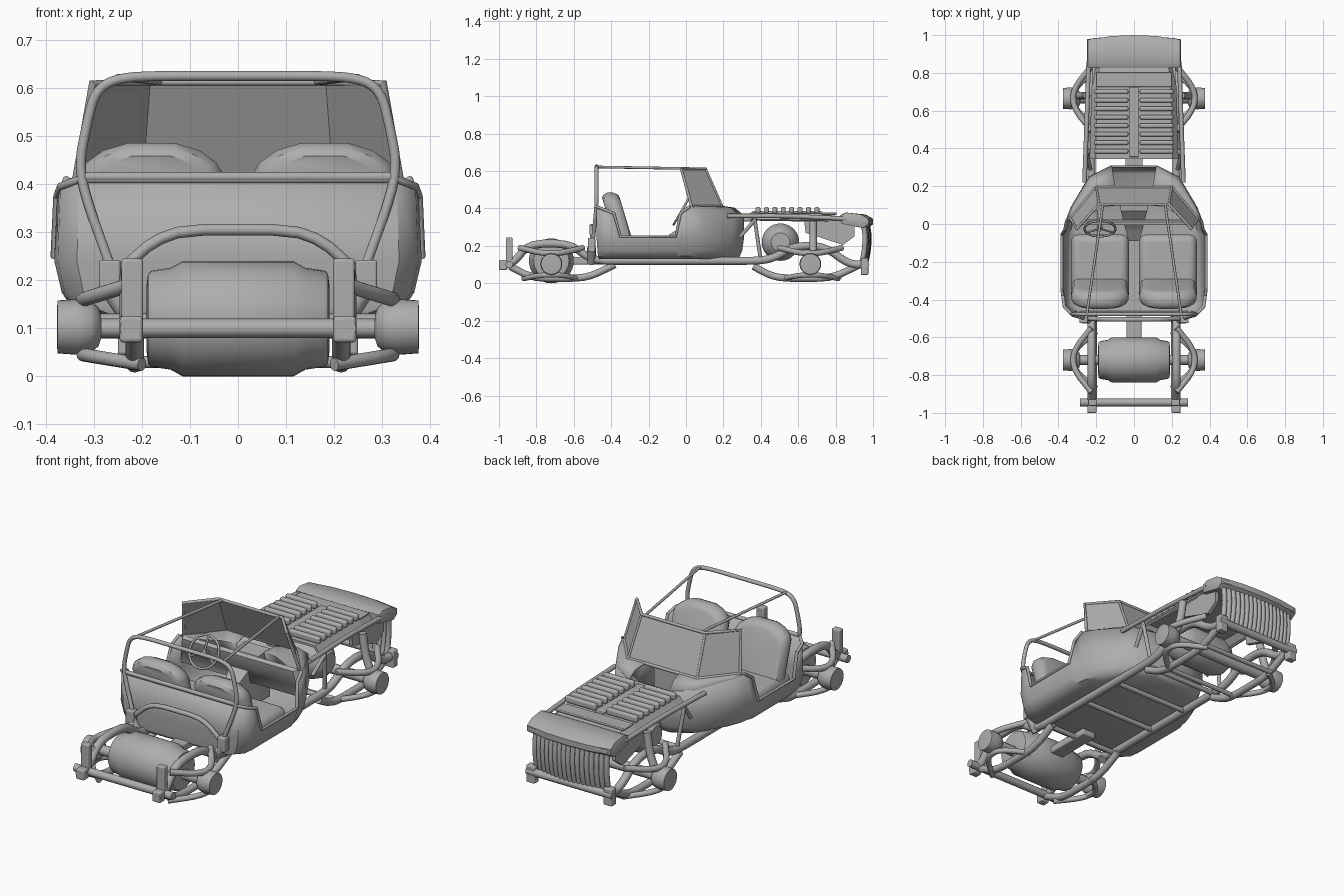
import bpy, bmesh, math
from mathutils import Vector

if "Cube" in bpy.data.objects:
    bpy.data.objects.remove(bpy.data.objects["Cube"])

grey = bpy.data.materials.new("plain_grey")
grey.diffuse_color = (0.42, 0.42, 0.42, 1)
grey.use_nodes = True
grey.node_tree.nodes["Principled BSDF"].inputs["Base Color"].default_value = grey.diffuse_color


def finish(ob, smooth=True, bevel=0):
    ob.data.materials.clear()
    ob.data.materials.append(grey)
    bpy.ops.object.select_all(action='DESELECT')
    ob.select_set(True)
    bpy.context.view_layer.objects.active = ob
    if bevel:
        m = ob.modifiers.new("bevel", 'BEVEL')
        m.width, m.segments = bevel, 4
    if smooth:
        bpy.ops.object.shade_smooth_by_angle(angle=math.radians(38))
    return ob


def mesh(name, verts, faces, thick=0, smooth=False, bevel=0):
    me = bpy.data.meshes.new(name)
    me.from_pydata(verts, [], faces)
    bm = bmesh.new()
    bm.from_mesh(me)
    bmesh.ops.recalc_face_normals(bm, faces=bm.faces)
    bm.to_mesh(me)
    bm.free()
    ob = bpy.data.objects.new(name, me)
    bpy.context.collection.objects.link(ob)
    if thick:
        s = ob.modifiers.new("thickness", 'SOLIDIFY')
        s.thickness, s.offset = thick, -1
    return finish(ob, smooth, bevel)


def tube(name, pts, r, rounds=2, closed=False):
    """Round tube along a path, with corners cut to soft bends."""
    p = [Vector(v) for v in pts]
    for _ in range(rounds if len(p) > 2 and not closed else 0):
        q = [p[0]]
        for a, b in zip(p, p[1:]):
            d = (b - a) * min(0.25, 0.04 / max((b - a).length, 1e-4))
            q += [a + d, b - d]
        p = q + [p[-1]]
    cu = bpy.data.curves.new(name, 'CURVE')
    cu.dimensions = '3D'
    cu.bevel_depth, cu.bevel_resolution, cu.use_fill_caps = r, 4, True
    sp = cu.splines.new('POLY')
    sp.points.add(len(p) - 1)
    for s, v in zip(sp.points, p):
        s.co = (*v, 1)
    sp.use_cyclic_u = closed
    ob = bpy.data.objects.new(name, cu)
    bpy.context.collection.objects.link(ob)
    bpy.ops.object.select_all(action='DESELECT')
    ob.select_set(True)
    bpy.context.view_layer.objects.active = ob
    bpy.ops.object.convert(target='MESH')
    return finish(bpy.context.object)


def tubes(name, pts, r, rounds=2):
    for s, side in ((1, "right"), (-1, "left")):
        tube(f"{name}_{side}", [(s * x, y, z) for x, y, z in pts], r, rounds)


def box(name, c, size, bevel=0, rot=(0, 0, 0)):
    bpy.ops.mesh.primitive_cube_add(size=1, location=c, rotation=rot)
    ob = bpy.context.object
    ob.name = name
    ob.scale = size
    bpy.ops.object.transform_apply(location=False, rotation=False, scale=True)
    return finish(ob, bevel > 0, bevel)


def loft(name, rings, thick=0, cap=0, closed=False, smooth=False):
    """Skin between rings of points; cap 1 closes the first ring, 2 both."""
    n = len(rings[0])
    v = [p for r in rings for p in r]
    f = [(k * n + i, k * n + (i + 1) % n, (k + 1) * n + (i + 1) % n, (k + 1) * n + i)
         for k in range(len(rings) - 1) for i in range(n if closed else n - 1)]
    if cap:
        f.append(tuple(range(n)))
        if cap == 2:
            f.append(tuple(range((len(rings) - 1) * n, len(rings) * n)))
    return mesh(name, v, f, thick, smooth)


def lathe_x(name, prof, y, z, n=32):
    """Turned part about an axis along x; profile is (x, radius)."""
    a = [2 * math.pi * i / n for i in range(n)]
    return loft(name, [[(x, y + r * math.cos(t), z + r * math.sin(t)) for t in a] for x, r in prof],
                cap=2, closed=True, smooth=True)


def mirror(pts):
    return pts + [(-p[0], *p[1:]) for p in reversed(pts)]


# Open body tub: plan outline with the rim height at each point
plan = mirror([(.12, .31, .365), (.24, .25, .38), (.335, .09, .40), (.362, .02, .41),
               (.372, -.03, .375), (.382, -.055, .25), (.382, -.35, .25),
               (.382, -.385, .375), (.375, -.44, .395), (.335, -.478, .41)])
level = lambda a, f, b, h: [(x * a, y * (f if y > 0 else b), h) for x, y, _ in plan]
rings = [level(.80, .88, .975, .13), level(.91, .93, .985, .145), level(.96, .97, .99, .175),
         level(1, 1, 1, .24), [(x * (.985 if h > .3 else 1), y, h) for x, y, h in plan]]
loft("body_tub", rings, .010, cap=1, closed=True, smooth=True)
tube("tub_rim", rings[-1][3:-3], .008, 0)

# Cowl deck and dashboard
outer = mirror([(.118, .31, .365), (.236, .25, .38), (.33, .09, .40), (.357, .02, .41)])
crest = mirror([(.11, .26, .404), (.215, .225, .406), (.322, .075, .41), (.347, .02, .413)])
inner = mirror([(.10, .20, .413), (.20, .19, .413), (.315, .06, .413), (.335, .02, .415)])
dash = mirror([(.08, .10, .405), (.16, .09, .405), (.27, .03, .405), (.32, .0, .405)])
low = mirror([(.08, .14, .27), (.18, .13, .27), (.29, .06, .27), (.34, .02, .27)])
loft("cowl_and_dash", [outer, crest, inner, dash, low], .006, smooth=True)
loft("centre_console", [[(-a, y, .15), (-a, y, z), (a, y, z), (a, y, .15)]
     for y, z, a in ((.16, .40, .075), (.07, .39, .07), (-.03, .30, .045), (-.09, .26, .03))],
     cap=2, closed=True)

# Wraparound windscreen with frame
base = [(.337, .03, .41), (.20, .195, .41), (-.20, .195, .41), (-.337, .03, .41)]
top = [(.303, -.025, .61), (.185, .105, .612), (-.185, .105, .612), (-.303, -.025, .61)]
loft("windscreen", [base, top], .006)
tube("windscreen_frame", [base[0]] + top + [base[3]], .008, 0)
tube("windscreen_base", base, .008, 0)
tubes("windscreen_pillar", [base[1], top[1]], .006)

# Roll hoop, crossbar and roof bars
hoop = [(.255, -.50, .20), (.334, -.478, .42), (.314, -.478, .53), (.294, -.478, .60), (.235, -.478, .625)]
tube("roll_hoop", hoop + mirror(hoop)[5:], .0105, 3)
tube("hoop_crossbar", [(-.325, -.478, .415), (.325, -.478, .415)], .010)
tubes("roof_bar", [(.25, -.478, .622), (.165, .10, .612)], .007)
arch = [(.255, -.50, .21), (.15, -.505, .305)]
tube("rear_arch", arch + mirror(arch)[2:], .012)

# Seats
outline = [(-.147, .22), (.147, .22), (.15, .42), (.135, .445), (.10, .47), (.05, .485),
           (-.05, .485), (-.10, .47), (-.135, .445), (-.15, .42)]
for s, side in ((1, "right"), (-1, "left")):
    box(f"seat_cushion_{side}", (s * .18, -.235, .20), (.305, .36, .10), .04)
    back = []
    for d, k in ((0, .8), (.008, .92), (.03, 1), (.06, 1), (.085, .92), (.095, .8)):
        back.append([(s * .18 + x * k, -.44 + d + (.45 - z) * .27, .22 + (z - .22) * (.5 + k / 2))
                     for x, z in outline])
    loft(f"seat_back_{side}", back, cap=2, closed=True, smooth=True)

# Steering wheel
bpy.ops.mesh.primitive_torus_add(location=(-.18, -.025, .385), rotation=(math.radians(60), 0, 0),
                                 major_radius=.082, minor_radius=.006, major_segments=32, minor_segments=10)
bpy.context.object.name = "steering_wheel"
finish(bpy.context.object)
tube("steering_column", [(-.18, -.025, .385), (-.18, .10, .32)], .012)
for i in range(3):
    a = math.radians(90 + 120 * i)
    tube(f"wheel_spoke_{i}", [(-.18, -.025, .385), (-.18 + .08 * math.cos(a),
         -.025 + .08 * math.sin(a) * .5, .385 + .08 * math.sin(a) * .866)], .005)

# Chassis rails, spine and ladder
tubes("chassis_rail", [(.225, -1, .10), (.225, -.93, .10), (.225, -.84, .212), (.225, -.62, .212),
                       (.225, -.50, .12), (.225, .40, .12), (.225, .48, .14), (.225, .58, .20),
                       (.225, .74, .20), (.225, .87, .10), (.225, .97, .10)], .021)
for y0, y1, tag in ((-.94, -.38, "rear"), (.36, .93, "front")):
    tubes(f"lower_rail_{tag}", [(.215, y0, .09), (.215, y0 + .12, .027), (.215, y1 - .15, .027),
                                (.215, y1, .10)], .019)
for i, y in enumerate((-.42, -.12, .13, .36)):
    tube(f"ladder_bar_{i}", [(-.22, y, .115), (.22, y, .115)], .013)
for i, y in enumerate((.52, .82)):
    tube(f"nose_floor_bar_{i}", [(-.21, y, .03), (.21, y, .03)], .012)
box("spine", (0, -.49, .12), (.08, .28, .04), .008)
tube("rear_crossbar", [(-.285, -.945, .10), (.285, -.945, .10)], .020)
tube("front_crossbar", [(-.25, .96, .10), (.25, .96, .10)], .020)
for s, side in ((1, "right"), (-1, "left")):
    box(f"rear_post_{side}", (s * .22, -.945, .165), (.045, .035, .16), .006)
    box(f"rail_end_{side}", (s * .222, -.978, .098), (.048, .044, .055), .008)
    box(f"hoop_post_{side}", (s * .267, -.505, .205), (.045, .04, .075), .006)
    tube(f"hoop_foot_{side}", [(s * .267, -.505, .19), (s * .215, -.505, .11)], .023)
    box(f"front_bumper_end_{side}", (s * .225, .955, .09), (.05, .04, .09), .006)

# Drive units, axles, hubs and suspension arms
lathe_x("rear_drive", [(-.19, .07), (-.187, .094), (-.18, .10), (-.14, .106), (-.115, .12), (.115, .12),
                       (.14, .106), (.18, .10), (.187, .094), (.19, .07)], -.72, .12)
lathe_x("front_drive", [(-.18, .05), (-.155, .08), (-.10, .10), (.10, .10), (.155, .08), (.18, .05)], .505, .22)
for tag, y in (("rear", -.72), ("front", .665)):
    tube(f"axle_{tag}", [(-.34, y, .105), (.34, y, .105)], .026)
    for s, side in ((1, "right"), (-1, "left")):
        lathe_x(f"hub_{tag}_{side}", [(s * x, r) for x, r in
                ((.285, .025), (.29, .04), (.305, .053), (.335, .058), (.375, .055), (.376, .045))], y, .103)
        box(f"knuckle_{tag}_{side}", (s * .318, y, .10), (.025, .05, .13), .006)
    tubes(f"upper_arm_{tag}", [(.225, y - .17, .19), (.322, y - .05, .160), (.322, y + .05, .160),
                               (.225, y + .17, .19)], .0155)
    tubes(f"lower_arm_{tag}", [(.20, y - .15, .025), (.322, y - .05, .045), (.322, y + .05, .045),
                               (.20, y + .15, .025)], .014)
tubes("front_damper", [(.30, .68, .13), (.265, .68, .22), (.25, .68, .33)], .020)

# Bonnet with louvres
sect = lambda y, w, z: [(-w, y, z - .035), (-w + .03, y, z), (w - .03, y, z), (w, y, z - .035)]
loft("bonnet", [sect(.345, .235, .378), sect(.72, .225, .372), sect(.86, .21, .352)], .012)
box("bonnet_spine", (0, .54, .38), (.05, .37, .014), .004)
for i in range(8):
    y = .385 + i * .045
    for s, side in ((1, "right"), (-1, "left")):
        box(f"louvre_{side}_{i}", (s * .12, y, .391), (.18, .026, .036), .011)
box("bonnet_front_plate", (0, .765, .372), (.40, .08, .012), .004)
box("bonnet_link", (0, .33, .345), (.09, .06, .03), .004)
tubes("bonnet_side_tube", [(.262, .22, .36), (.25, .55, .36), (.24, .86, .345)], .012)
tubes("bonnet_strut", [(.225, .40, .12), (.25, .365, .36)], .010)
tubes("body_brace", [(.25, .37, .34), (.23, .29, .25)], .010)

# Side fairings behind the nose
for s, side in ((1, "right"), (-1, "left")):
    side_prof = [(.63, .345), (.64, .27), (.84, .205), (.90, .25), (.90, .33)]
    loft(f"side_fairing_{side}", [[(s * x, y, z) for y, z in side_prof] for x in (.20, .22)],
         cap=2, closed=True)

# Nose cowl carrying the lamps
nose = []
for x, f, r in ((-.25, .955, .845), (-.243, .975, .828), (-.12, .995, .825), (0, 1, .825),
                (.12, .995, .825), (.243, .975, .828), (.25, .955, .845)):
    e = .014 if abs(x) > .245 else 0
    nose.append([(x, r, .32 + e), (x, r, .365 - e), (x, r + .03, .378 - e), (x, f - .04, .368 - e),
                 (x, f, .345 - e), (x, f, .315 + e), (x, f - .03, .295 + e)])
loft("nose_cowl", nose, cap=2, closed=True, smooth=True)
for s, side in ((1, "right"), (-1, "left")):
    box(f"lamp_{side}", (s * .175, .972, .328), (.11, .03, .022), .006, (0, 0, -s * .09))

# Curved grille bars
for i in range(17):
    x = -.208 + i * .026
    y = .98 - .5 * x * x
    tube(f"grille_bar_{i}", [(x, y - .02, .105), (x, y - .005, .17), (x, y, .25), (x, y - .01, .32)], .0135, 1)
